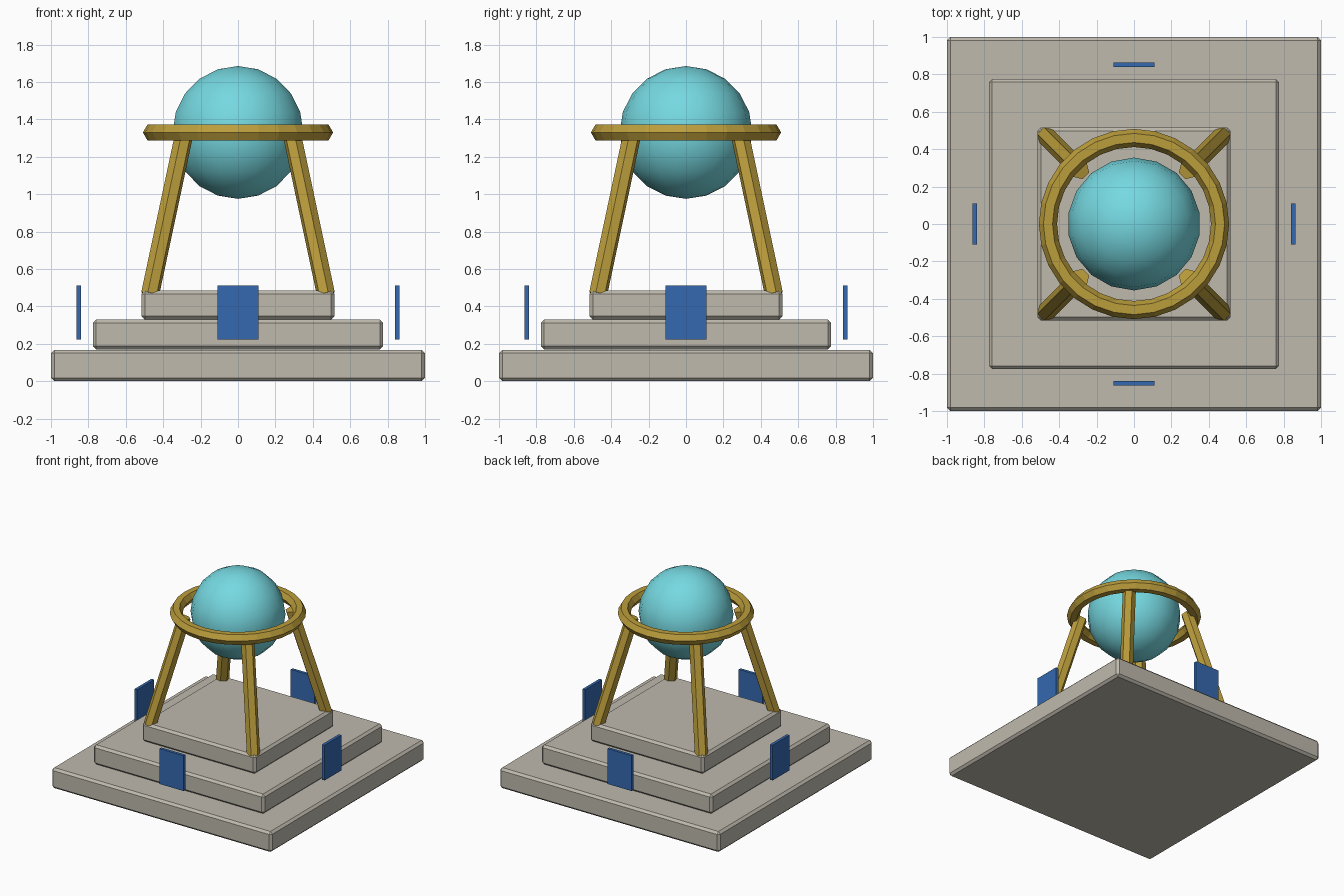
import bpy
import math
from mathutils import Matrix, Vector

default = bpy.data.objects.get("Cube")
if default:
    bpy.data.objects.remove(default, do_unlink=True)


def make_material(name, rgb):
    mat = bpy.data.materials.new(name)
    mat.use_nodes = True
    colour = (*rgb, 1.0)
    mat.diffuse_color = colour
    mat.node_tree.nodes["Principled BSDF"].inputs["Base Color"].default_value = colour
    return mat


stone = make_material("pale stone", (0.52, 0.49, 0.42))
gold = make_material("aged gold", (0.50, 0.34, 0.045))
blue = make_material("deep blue", (0.035, 0.14, 0.43))
teal = make_material("bright teal", (0.18, 0.69, 0.75))


def finish(name, mat):
    obj = bpy.context.object
    obj.name = obj.data.name = name
    obj.data.materials.append(mat)
    return obj


def box(name, mat, centre, size, turn=0.0):
    bpy.ops.mesh.primitive_cube_add(size=1)
    obj = finish(name, mat)
    obj.data.transform(Matrix.Rotation(turn, 4, "Z") @ Matrix.Translation(centre)
                       @ Matrix.Diagonal((*size, 1)))
    return obj


# Stepped plinth with chamfered edges
steps = [("lower_step", 1.0, 0.0, 0.168),
         ("middle_step", 0.776, 0.17, 0.33),
         ("upper_step", 0.516, 0.33, 0.485)]
for name, half, low, high in steps:
    step = box(name, stone, (0, 0, (low + high) / 2), (2 * half, 2 * half, high - low))
    bevel = step.modifiers.new("chamfer", "BEVEL")
    bevel.width = 0.018
    bevel.segments = 1

# Four hexagonal legs leaning inwards from the plinth corners
foot = Vector((0.47 * math.sqrt(2), 0, 0.465))
head = Vector((0.287 * math.sqrt(2), 0, 1.325))
axis = head - foot
lean = Matrix.Rotation(math.atan2(axis.x, axis.z), 4, "Y")
corners = ["back_left", "back_right", "front_right", "front_left"]
for i, corner in enumerate(corners):
    bpy.ops.mesh.primitive_cylinder_add(vertices=6, radius=0.05, depth=axis.length)
    leg = finish(corner + "_leg", gold)
    leg.data.transform(Matrix.Rotation(math.radians(45 + 90 * i), 4, "Z")
                       @ Matrix.Translation((foot + head) / 2) @ lean)

# Faceted ring around the orb
bpy.ops.mesh.primitive_torus_add(location=(0, 0, 1.33), major_radius=0.46, minor_radius=0.0485,
                                 major_segments=28, minor_segments=6)
finish("support_ring", gold)

# Smooth orb
bpy.ops.mesh.primitive_uv_sphere_add(segments=18, ring_count=10, radius=0.355,
                                     location=(0, 0, 1.33))
finish("orb", teal)
bpy.ops.object.shade_smooth()

# Upright panels on the four sides
for i, side in enumerate(["left", "back", "right", "front"]):
    box(side + "_panel", blue, (0.852, 0, 0.367), (0.024, 0.218, 0.29), math.pi / 2 * i)
